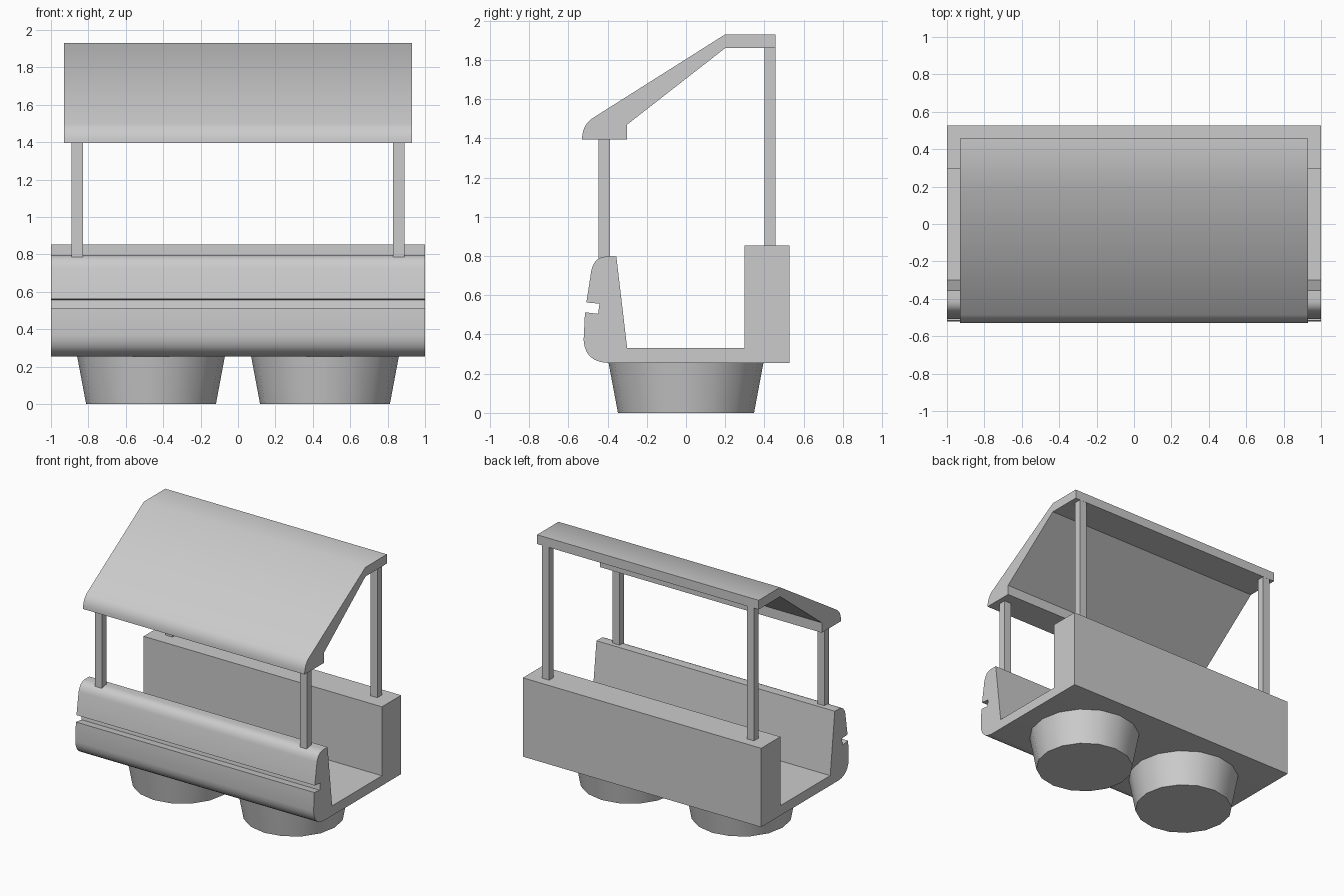
import bpy, bmesh
from mathutils import Matrix, Vector

if "Cube" in bpy.data.objects:
    bpy.data.objects.remove(bpy.data.objects["Cube"])


def finish(name, bm, smooth=False):
    bmesh.ops.recalc_face_normals(bm, faces=bm.faces[:])
    mesh = bpy.data.meshes.new(name)
    bm.to_mesh(mesh)
    bm.free()
    obj = bpy.data.objects.new(name, mesh)
    bpy.context.collection.objects.link(obj)
    if smooth:
        bpy.ops.object.select_all(action='DESELECT')
        obj.select_set(True)
        bpy.context.view_layer.objects.active = obj
        bpy.ops.object.shade_smooth_by_angle(angle=0.6)
    return obj


def bend(a, c, b, steps=6):
    """Rounded corner from a to b, pulled towards c."""
    a, b, c = Vector(a), Vector(b), Vector(c)
    ts = [i / steps for i in range(steps + 1)]
    return [tuple(a * (1 - t) ** 2 + c * 2 * t * (1 - t) + b * t * t) for t in ts]


def extrude_profile(name, pts, half):
    """Side profile (y, z) swept across x from -half to half."""
    bm = bmesh.new()
    face = bm.faces.new([bm.verts.new((-half, y, z)) for y, z in pts])
    geom = bmesh.ops.extrude_face_region(bm, geom=[face])['geom']
    moved = [g for g in geom if isinstance(g, bmesh.types.BMVert)]
    bmesh.ops.translate(bm, verts=moved, vec=(2 * half, 0, 0))
    return finish(name, bm, True)


def box(name, lo, hi):
    lo, hi = Vector(lo), Vector(hi)
    bm = bmesh.new()
    bmesh.ops.create_cube(bm, size=1, matrix=Matrix.Translation((lo + hi) / 2)
                          @ Matrix.Diagonal((*(hi - lo), 1)))
    return finish(name, bm)


# Body: rounded, grooved front panel, floor and thick back wall
body = bend((-.40, .255), (-.515, .26), (-.522, .37))
body += [(-.515, .513), (-.448, .505), (-.441, .557), (-.508, .563)]
body += bend((-.482, .73), (-.465, .797), (-.405, .797))
body += [(-.355, .797), (-.30, .33), (.297, .33), (.297, .853),
         (.527, .853), (.527, .255)]
extrude_profile("body", body, 1.0)

# Sloping canopy with rounded front lip
roof = bend((-.53, 1.395), (-.53, 1.46), (-.485, 1.497))
roof += [(.20, 1.93), (.457, 1.93), (.457, 1.86), (.20, 1.86),
         (-.30, 1.47), (-.30, 1.395)]
extrude_profile("canopy", roof, .93)

# Four canopy posts
for side, s in (("left", -1), ("right", 1)):
    x0, x1 = sorted((s * .83, s * .89))
    box("front_post_" + side, (x0, -.445, .78), (x1, -.388, 1.40))
    box("back_post_" + side, (x0, .40, .85), (x1, .456, 1.862))

# Two tapered round feet
for side, s in (("left", -1), ("right", 1)):
    bm = bmesh.new()
    bmesh.ops.create_cone(bm, cap_ends=True, segments=16, radius1=.347,
                          radius2=.395, depth=.256,
                          matrix=Matrix.Translation((s * .465, 0, .128)))
    finish("foot_" + side, bm, True)
